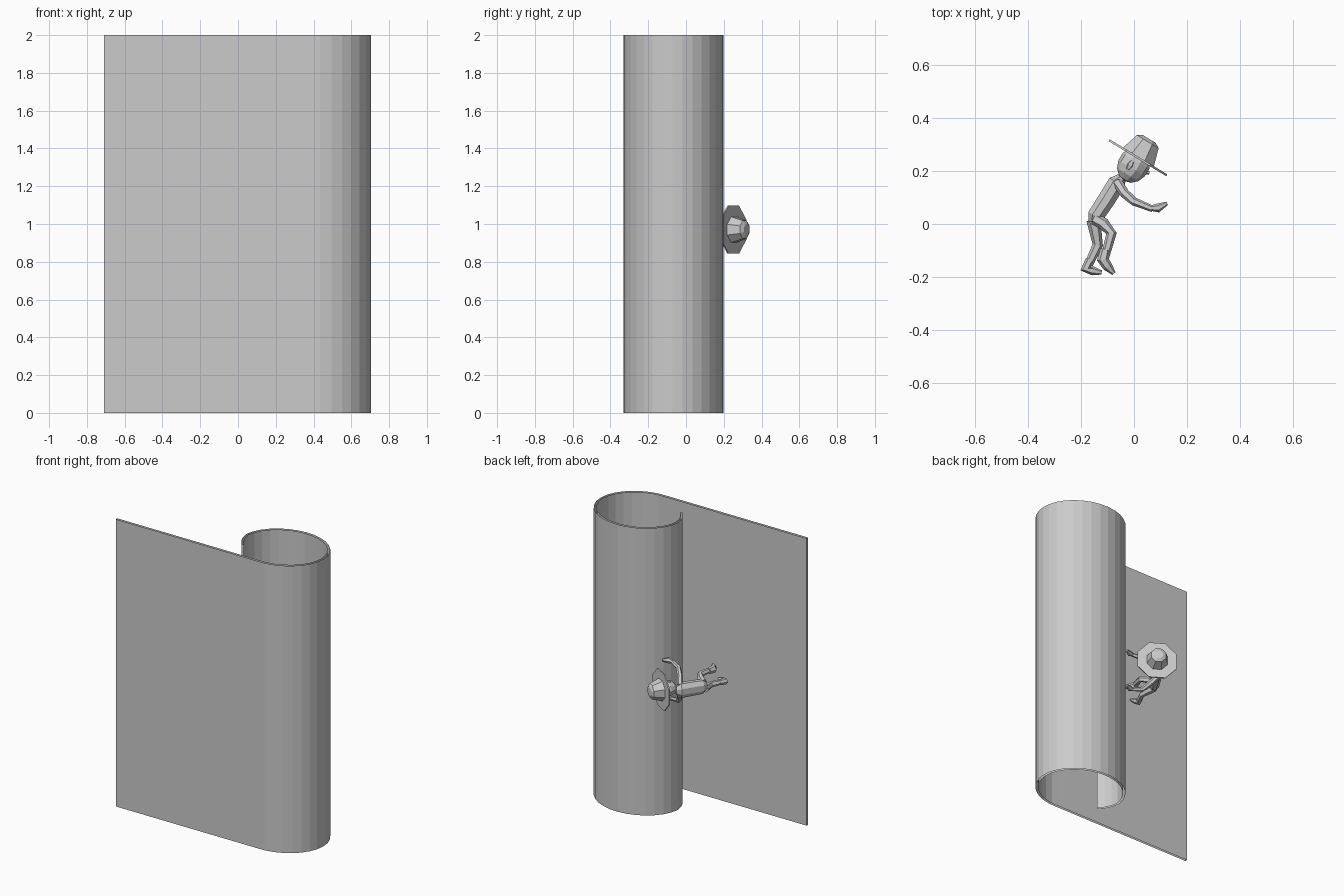
import bpy, bmesh
from math import cos, sin, pi, radians
from mathutils import Vector, Matrix

if bpy.data.objects.get("Cube"):
    bpy.data.objects.remove(bpy.data.objects["Cube"])

grey = bpy.data.materials.new("plain_grey")
grey.use_nodes = True
COLOUR = (0.6, 0.6, 0.6, 1)
grey.diffuse_color = COLOUR
grey.node_tree.nodes["Principled BSDF"].inputs["Base Color"].default_value = COLOUR


def finish(name, bm):
    bmesh.ops.recalc_face_normals(bm, faces=bm.faces)
    mesh = bpy.data.meshes.new(name)
    bm.to_mesh(mesh)
    bm.free()
    mesh.materials.append(grey)
    obj = bpy.data.objects.new(name, mesh)
    bpy.context.collection.objects.link(obj)
    return obj


def tube(name, points, radii, sides=6, flat=1.0):
    """Tapered tube through points; flat scales its width along z."""
    bm = bmesh.new()
    pts = [Vector(p) for p in points]
    rings = []
    for i, p in enumerate(pts):
        t = (pts[min(i + 1, len(pts) - 1)] - pts[max(i - 1, 0)]).normalized()
        u = (Vector((0, 0, 1)) - t * t.z).normalized()
        v = t.cross(u)
        rings.append([bm.verts.new(p + radii[i] * (u * flat * cos(a) + v * sin(a)))
                      for a in (2 * pi * (k + 0.5) / sides for k in range(sides))])
    for a, b in zip(rings, rings[1:]):
        for k in range(sides):
            j = (k + 1) % sides
            bm.faces.new((a[k], a[j], b[j], b[k]))
    bm.faces.new(rings[0])
    bm.faces.new(rings[-1])
    return finish(name, bm)


# Sheet: flat panel running into a curled roll, open along top and bottom
def curl(inset):
    path = [(-0.71, -0.33 + inset)]
    steps = 26
    for i in range(steps + 1):
        deg = -95 + 304 * i / steps
        shrink = 1 - 0.1 * max(0, deg - 175) / 34
        a = radians(deg)
        path.append((0.397 + (0.308 - inset) * shrink * cos(a),
                     -0.065 + (0.265 - inset) * shrink * sin(a)))
    return path


bm = bmesh.new()
outline = curl(0) + curl(0.016)[::-1]
low = [bm.verts.new((x, y, 0)) for x, y in outline]
high = [bm.verts.new((x, y, 2)) for x, y in outline]
for i in range(len(outline)):
    j = (i + 1) % len(outline)
    bm.faces.new((low[i], low[j], high[j], high[i]))
finish("rolled_sheet", bm)

# Figure leaning on the roll; its width runs along z
MID = 0.95
tube("torso", [(-0.152, 0.005, MID), (-0.145, 0.03, MID), (-0.105, 0.09, MID),
               (-0.065, 0.155, MID), (-0.045, 0.175, MID)],
     [0.022, 0.034, 0.036, 0.036, 0.02], 8, 1.45)
tube("neck", [(-0.055, 0.165, MID), (-0.015, 0.2, MID + 0.01)], [0.017, 0.015])

for side, label in ((1, "upper"), (-1, "lower")):
    tube(label + "_arm", [(-0.062, 0.155, MID + side * 0.035),
                          (-0.035, 0.115, MID + side * 0.075),
                          (0.0, 0.085, MID + side * 0.115),
                          (0.07, 0.057, MID + side * 0.13)],
         [0.02, 0.018, 0.016, 0.012])
    tube(label + "_hand", [(0.062, 0.06, MID + side * 0.13),
                           (0.09, 0.06, MID + side * 0.13),
                           (0.125, 0.078, MID + side * 0.13)],
         [0.01, 0.017, 0.007], 6, 1.2)

# Legs and shoes
tube("front_leg", [(-0.148, 0.02, 0.975), (-0.115, 0.0, 0.985),
                   (-0.085, -0.035, 0.995), (-0.108, -0.12, 1.0)],
     [0.024, 0.023, 0.02, 0.016])
tube("front_shoe", [(-0.108, -0.095, 1.0), (-0.117, -0.135, 1.0),
                    (-0.1, -0.16, 1.0), (-0.076, -0.187, 1.0)],
     [0.019, 0.023, 0.019, 0.008], 6, 1.1)
tube("rear_leg", [(-0.155, 0.015, 0.93), (-0.145, -0.03, 0.925),
                  (-0.137, -0.08, 0.92), (-0.172, -0.155, 0.92)],
     [0.025, 0.023, 0.02, 0.016])
tube("rear_shoe", [(-0.166, -0.135, 0.92), (-0.183, -0.17, 0.92),
                   (-0.155, -0.177, 0.92), (-0.122, -0.183, 0.92)],
     [0.017, 0.02, 0.017, 0.008], 6, 1.1)

# Head and hat share one tilted axis
axis = Vector((0.52, 0.854, 0))
tilt = axis.to_track_quat('Z', 'X').to_matrix().to_4x4()
brim_centre = Vector((0.015, 0.25, 0.97))

bm = bmesh.new()
bmesh.ops.create_uvsphere(bm, u_segments=10, v_segments=7, radius=1)
head_at = brim_centre - axis * 0.03
bmesh.ops.transform(bm, verts=bm.verts, matrix=Matrix.Translation(head_at) @ tilt
                    @ Matrix.Diagonal((0.055, 0.06, 0.072, 1)))
finish("head", bm)
tube("nose", [(0.03, 0.2, 0.965), (0.058, 0.193, 0.965)], [0.014, 0.006], 5)
for side, label in ((1, "upper"), (-1, "lower")):
    ear = Vector((-0.015, 0.222, 0.965 + side * 0.055))
    tube(label + "_ear", [ear - axis * 0.018, ear, ear + axis * 0.018],
         [0.006, 0.013, 0.007], 5)


def hat_part(name, r_low, r_high, start, height):
    bm = bmesh.new()
    bmesh.ops.create_cone(bm, cap_ends=True, segments=8, radius1=r_low,
                          radius2=r_high, depth=height)
    bmesh.ops.transform(bm, verts=bm.verts, matrix=Matrix.Translation(
        brim_centre + axis * (start + height / 2)) @ tilt
        @ Matrix.Rotation(pi / 8, 4, 'Z'))
    finish(name, bm)


hat_part("hat_brim", 0.138, 0.138, -0.004, 0.008)
hat_part("hat_crown", 0.074, 0.052, 0.003, 0.068)
hat_part("hat_top", 0.052, 0.03, 0.071, 0.012)
